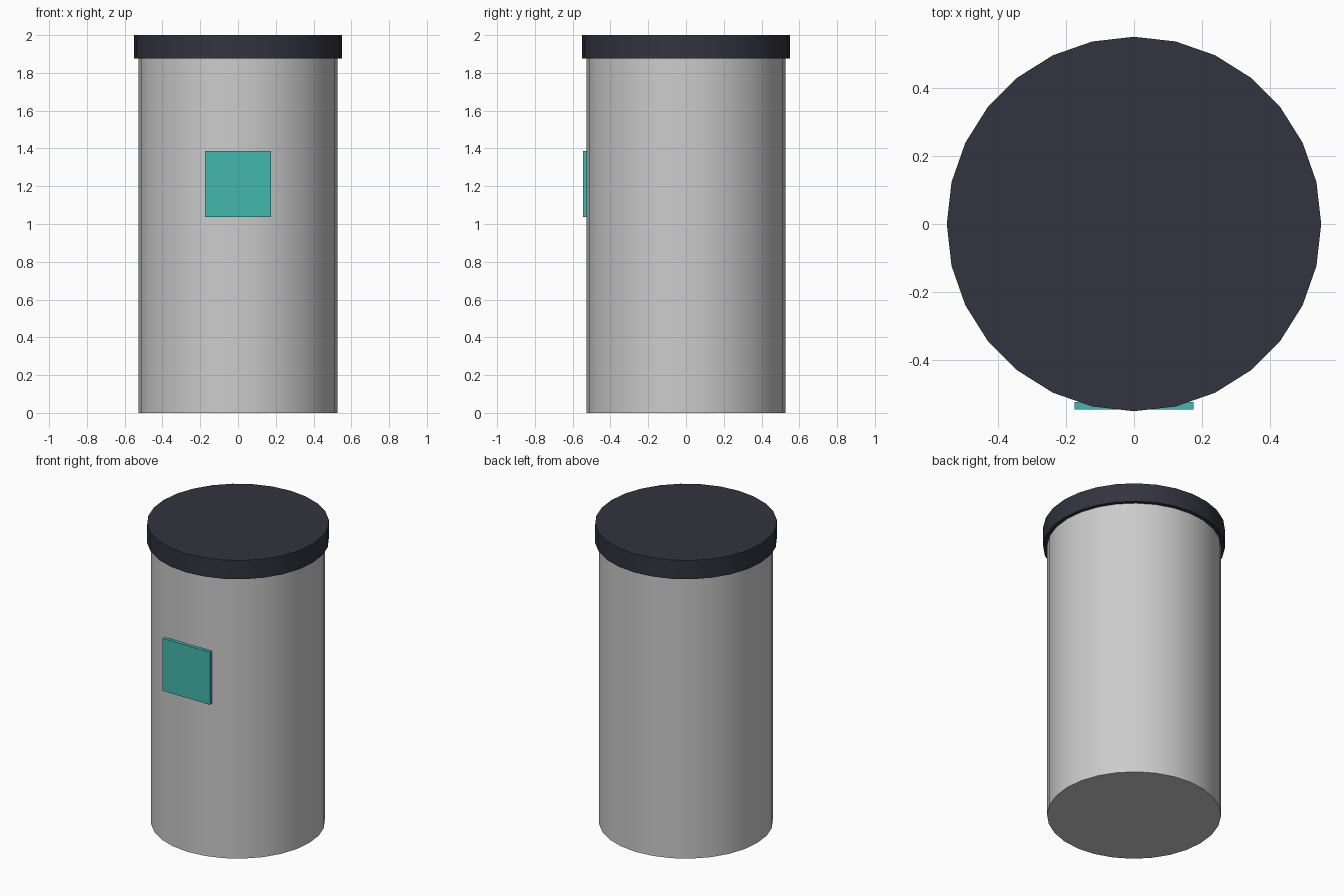
import bpy
import math

cube = bpy.data.objects.get("Cube")
if cube:
    bpy.data.objects.remove(cube, do_unlink=True)

SIDES = 28
HEIGHT = 2.0
LID_BOTTOM = 1.875


def make_material(name, color):
    mat = bpy.data.materials.new(name)
    mat.use_nodes = True
    mat.diffuse_color = color
    mat.node_tree.nodes["Principled BSDF"].inputs["Base Color"].default_value = color
    return mat


def add_cylinder(name, radius, bottom, top):
    bpy.ops.mesh.primitive_cylinder_add(
        vertices=SIDES, radius=radius, depth=top - bottom,
        location=(0, 0, (bottom + top) / 2))
    obj = bpy.context.object
    obj.name = name
    bpy.ops.object.shade_smooth_by_angle(angle=math.radians(30))
    return obj


# Canister body, left grey
add_cylinder("body", 0.526, 0, LID_BOTTOM)

# Overhanging dark lid
lid = add_cylinder("lid", 0.55, LID_BOTTOM, HEIGHT)
lid.data.materials.append(make_material("dark_slate", (0.032, 0.034, 0.05, 1)))

# Thin square label plate on the front
bpy.ops.mesh.primitive_cube_add(size=1, location=(0, -0.534, 1.211))
plate = bpy.context.object
plate.name = "label_plate"
plate.scale = (0.35, 0.022, 0.35)
bpy.ops.object.transform_apply(location=False, rotation=False, scale=True)
plate.data.materials.append(make_material("teal", (0.055, 0.48, 0.42, 1)))
